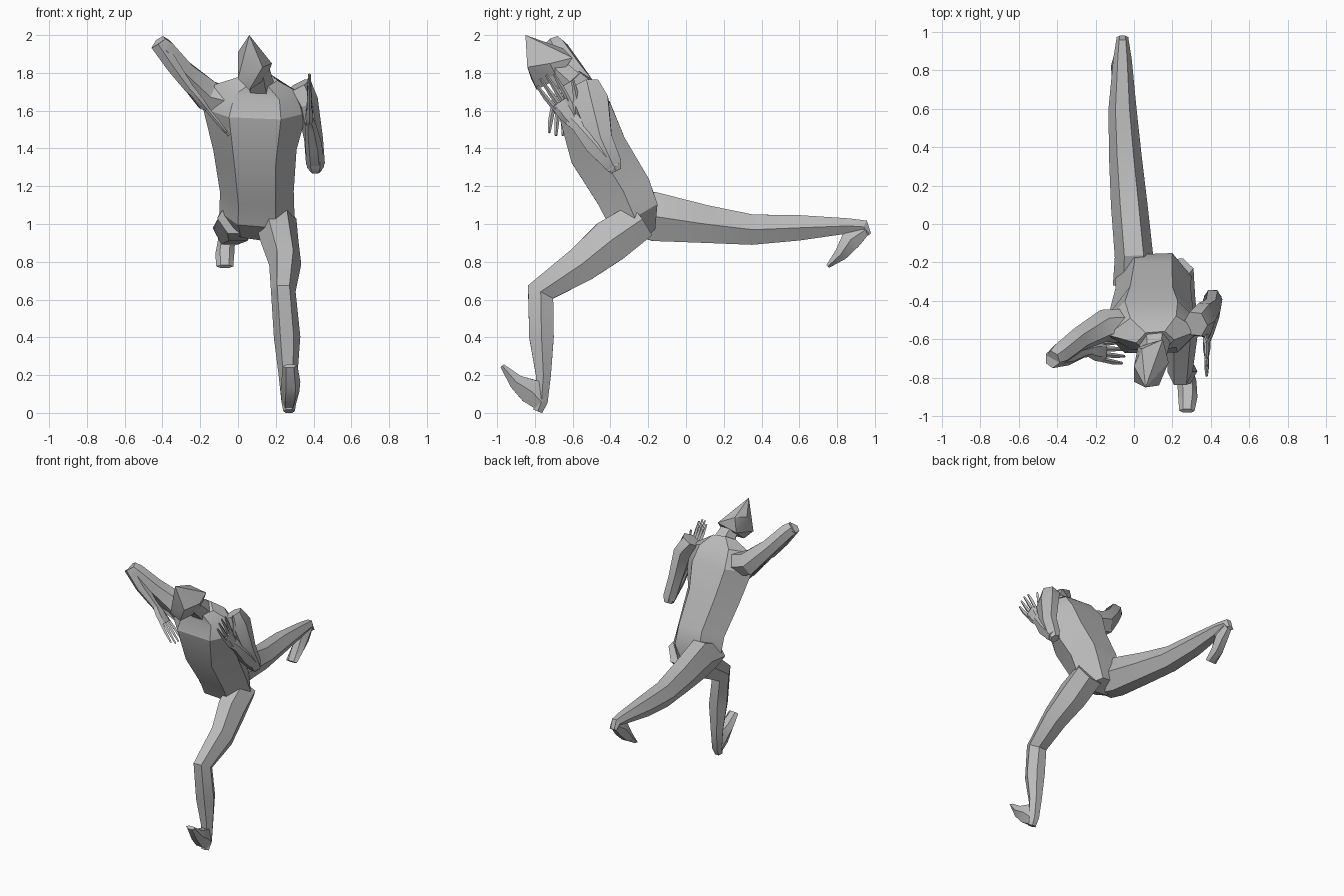
import bpy, bmesh, math
from mathutils import Vector

cube = bpy.data.objects.get("Cube")
if cube:
    bpy.data.objects.remove(cube, do_unlink=True)

GREY = bpy.data.materials.new("plain grey")
GREY.use_nodes = True
GREY.diffuse_color = (0.5, 0.5, 0.5, 1)
GREY.node_tree.nodes["Principled BSDF"].inputs["Base Color"].default_value = (0.5, 0.5, 0.5, 1)

X, Y = Vector((1, 0, 0)), Vector((0, 1, 0))


def finish(name, bm):
    """Turn a bmesh into a shaded grey object."""
    bmesh.ops.recalc_face_normals(bm, faces=bm.faces)
    mesh = bpy.data.meshes.new(name)
    bm.to_mesh(mesh)
    bm.free()
    mesh.materials.append(GREY)
    obj = bpy.data.objects.new(name, mesh)
    bpy.context.collection.objects.link(obj)
    bpy.ops.object.select_all(action='DESELECT')
    obj.select_set(True)
    bpy.context.view_layer.objects.active = obj
    bpy.ops.object.shade_smooth_by_angle(angle=math.radians(25))


def limb(name, rings, width_dir=X, sides=6):
    """Loft faceted rings (x, y, z, half width, half depth) along a path."""
    bm = bmesh.new()
    pts = [Vector(r[:3]) for r in rings]
    stretch = 1 / math.sin(math.pi / 3) if sides == 6 else 1
    loops = []
    for i, (p, r) in enumerate(zip(pts, rings)):
        ahead = pts[min(i + 1, len(pts) - 1)] - p
        behind = p - pts[max(i - 1, 0)]
        t = (ahead.normalized() + behind.normalized()).normalized()
        u = (width_dir - t * width_dir.dot(t)).normalized()
        v = t.cross(u)
        angles = [2 * math.pi * k / sides for k in range(sides)]
        loops.append([bm.verts.new(p + u * r[3] * math.cos(a) + v * r[4] * stretch * math.sin(a))
                      for a in angles])
    for a, b in zip(loops, loops[1:]):
        for k in range(sides):
            n = (k + 1) % sides
            bm.faces.new((a[k], a[n], b[n], b[k]))
    bm.faces.new(loops[0])
    bm.faces.new(loops[-1])
    finish(name, bm)


def hull(name, points):
    """Faceted solid wrapped around a few corner points."""
    bm = bmesh.new()
    for p in points:
        bm.verts.new(p)
    bmesh.ops.convex_hull(bm, input=bm.verts)
    finish(name, bm)


def hand(side, wrist, forward, across):
    """Flat palm, four fingers and a thumb on the +across edge."""
    wrist, f, a = Vector(wrist), Vector(forward).normalized(), Vector(across).normalized()

    def ring(along, over, w, d):
        return (*(wrist + f * along + a * over), w, d)

    limb(side + "_palm", [ring(0, 0, .03, .018), ring(.06, 0, .05, .02), ring(.14, 0, .055, .012)], a)
    for k in range(4):
        o = (k - 1.5) * .028
        reach = .28 + (.02 if k in (1, 2) else 0)
        limb(f"{side}_finger_{k + 1}",
             [ring(.12, o, .013, .012), ring(.2, o * 1.2, .013, .012), ring(reach, o * 1.3, .007, .007)],
             a, 4)
    limb(side + "_thumb",
         [ring(.04, .03, .022, .016), ring(.11, .085, .017, .014), ring(.2, .12, .008, .008)], a, 4)


# Trunk, leaning forward
limb("torso", [
    (.08, -.22, .95, .13, .06), (.10, -.28, 1.05, .2, .14), (.10, -.33, 1.17, .195, .15),
    (.09, -.465, 1.39, .22, .155), (.09, -.535, 1.60, .275, .14),
    (.10, -.565, 1.71, .24, .09), (.11, -.61, 1.77, .1, .06)])
limb("neck", [(.11, -.57, 1.71, .09, .07), (.1, -.7, 1.83, .065, .06)])
hull("head", [
    (.06, -.85, 2.0), (0, -.74, 1.91), (0, -.82, 1.77), (.13, -.84, 1.83), (.18, -.72, 1.85),
    (.04, -.65, 1.93), (.15, -.6, 1.88), (.06, -.79, 1.71), (.02, -.64, 1.82), (.15, -.68, 1.77)])

# Leading leg, bent at the knee
limb("left_leg", [
    (.20, -.24, 1.02, .11, .1), (.22, -.40, .91, .1, .115), (.25, -.555, .785, .085, .095),
    (.24, -.77, .64, .065, .075), (.26, -.765, .4, .07, .065), (.265, -.755, .2, .05, .04),
    (.27, -.765, .06, .04, .033), (.27, -.785, .008, .03, .025)])
limb("left_foot", [
    (.27, -.765, .06, .04, .05), (.275, -.82, .115, .05, .068),
    (.28, -.9, .165, .05, .04), (.275, -.972, .248, .04, .012)])

# Trailing leg, stretched straight back
limb("right_leg", [
    (0, -.32, 1.03, .11, .08), (0, -.17, 1.04, .1, .13), (-.025, .1, 1.0, .095, .1),
    (-.045, .35, .97, .085, .08), (-.06, .6, .98, .073, .067), (-.06, .86, .99, .048, .04),
    (-.06, .94, .985, .035, .037), (-.06, .972, .945, .03, .01)])
limb("right_foot", [
    (-.06, .95, .97, .03, .03), (-.06, .875, .92, .045, .055),
    (-.07, .82, .84, .05, .035), (-.07, .75, .775, .045, .01)])

# Raised arm, folded back down across the chest
limb("right_upper_arm", [
    (-.02, -.53, 1.64, .09, .08), (-.16, -.53, 1.68, .085, .08),
    (-.29, -.6, 1.81, .065, .055), (-.39, -.68, 1.93, .06, .05), (-.42, -.7, 1.96, .045, .04)], Y)
limb("right_forearm", [
    (-.425, -.7, 1.955, .05, .04), (-.34, -.69, 1.83, .045, .035),
    (-.26, -.665, 1.72, .03, .025), (-.22, -.66, 1.68, .03, .018)], Y)
hand("right", (-.24, -.66, 1.7), (.19, -.01, -.23), (0, 1, 0))

# Lowered arm, forearm folded up
limb("left_upper_arm", [
    (.32, -.52, 1.735, .07, .06), (.365, -.5, 1.65, .06, .09), (.4, -.45, 1.45, .05, .06),
    (.41, -.39, 1.32, .05, .05), (.41, -.37, 1.28, .03, .03)])
limb("left_forearm", [
    (.41, -.375, 1.3, .045, .04), (.4, -.48, 1.42, .045, .055),
    (.385, -.57, 1.52, .03, .035), (.38, -.61, 1.56, .018, .04)])
hand("left", (.378, -.59, 1.53), (0, -.55, .83), (0, .83, .55))
